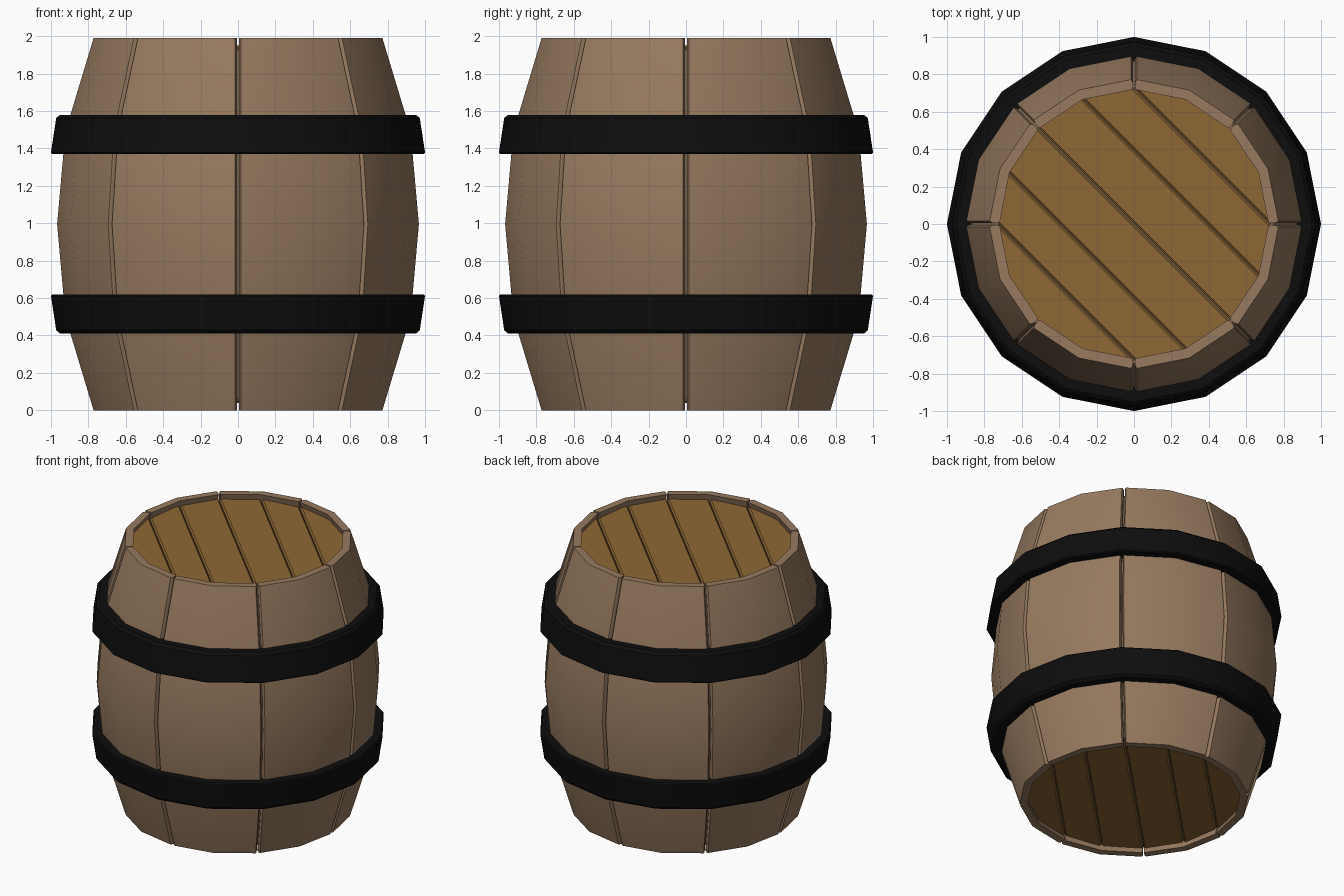
import bpy, bmesh
from math import sin, cos, pi
from mathutils import Vector

if "Cube" in bpy.data.objects:
    bpy.data.objects.remove(bpy.data.objects["Cube"])

H = 1.99
STEP = pi / 8                       # 16-sided barrel
PROFILE = [(0, .775), (.5, .926), (H / 2, .97), (H - .5, .926), (H, .775)]


def material(name, rgb):
    m = bpy.data.materials.new(name)
    m.diffuse_color = (*rgb, 1)
    m.use_nodes = True
    m.node_tree.nodes["Principled BSDF"].inputs["Base Color"].default_value = m.diffuse_color
    return m


OAK = material("oak", (.31, .195, .115))
LID = material("lid_wood", (.27, .135, .035))
IRON = material("black_iron", (.004, .004, .004))


def polar(r, a, z=0):
    return Vector((r * cos(a), r * sin(a), z))


def loft(name, rings, mat, closed=False):
    """Join equal point rings into a solid; closed=True links last to first."""
    bm = bmesh.new()
    vs = [[bm.verts.new(p) for p in ring] for ring in rings]
    n = len(vs[0])
    for k in range(len(vs) if closed else len(vs) - 1):
        a, b = vs[k], vs[(k + 1) % len(vs)]
        for i in range(n):
            j = (i + 1) % n
            bm.faces.new((a[i], a[j], b[j], b[i]))
    if not closed:
        bm.faces.new(vs[0])
        bm.faces.new(vs[-1])
    bmesh.ops.recalc_face_normals(bm, faces=bm.faces)
    me = bpy.data.meshes.new(name)
    bm.to_mesh(me)
    bm.free()
    me.materials.append(mat)
    ob = bpy.data.objects.new(name, me)
    bpy.context.collection.objects.link(ob)
    bpy.context.view_layer.objects.active = ob
    ob.select_set(True)
    bpy.ops.object.shade_smooth_by_angle(angle=.5)
    ob.select_set(False)
    return ob


# Staves: eight bent boards, two facets each, chamfered along the joints
def stave_section(c, r, z):
    def edge(rad, side, gap):
        a, b = polar(rad, c + side * STEP, z), polar(rad, c, z)
        return a + (b - a).normalized() * gap
    t = r - .055
    return [edge(r, -1, .015), polar(r, c, z), edge(r, 1, .015),
            edge(r - .02, 1, .005), edge(t, 1, .005), polar(t, c, z),
            edge(t, -1, .005), edge(r - .02, -1, .005)]


for k in range(8):
    c = (2 * k + 1) * STEP
    loft(f"stave_{k + 1}", [stave_section(c, r, z) for z, r in PROFILE], OAK)

# Inner lining that closes the joints between the staves
lining = [(.06, .745)] + [(z, r - .045) for z, r in PROFILE[1:-1]] + [(H - .06, .745)]
loft("inner_lining", [[polar(r, i * STEP, z) for i in range(16)] for z, r in lining], OAK)


# Hoops: tapered iron bands, widest towards the belly
HOOP = [(.90, 1.37), (.992, 1.37), (1, 1.378), (.972, 1.562), (.952, 1.58), (.87, 1.58)]
for name, flip in (("upper_hoop", False), ("lower_hoop", True)):
    loft(name, [[polar(r, i * STEP, H - z if flip else z) for r, z in HOOP]
                for i in range(16)], IRON, closed=True)


# Lids: six planks with bevelled edges, cut from a 16-sided disc
def plank_outline(k, shrink):
    """Plank between rows k and k+1 of the disc corners, k = -3..2."""
    r, lo, hi = .728, k, k + 1
    right = [lo * STEP, hi * STEP]
    if k == -3:
        right.insert(0, -4 * STEP)
    if k == 2:
        right.append(4 * STEP)
    pts = [polar(r, a) for a in right]
    pts += [Vector((-p.x, p.y, 0)) for p in reversed(pts) if p.x > 1e-4]
    y0 = -9 if k == -3 else r * sin(lo * STEP) + shrink
    y1 = 9 if k == 2 else r * sin(hi * STEP) - shrink
    return [Vector((p.x, min(max(p.y, y0), y1), 0)) for p in pts]


def lid(name, z, up, turn):
    for k in range(-3, 3):
        rings = []
        for depth, shrink in ((0, .012), (.012, .002), (.06, .002)):
            ring = []
            for p in plank_outline(k, shrink):
                q = Vector((p.x * cos(turn) - p.y * sin(turn),
                            p.x * sin(turn) + p.y * cos(turn), z - up * depth))
                ring.append(q)
            rings.append(ring)
        loft(f"{name}_plank_{k + 4}", rings, LID)


lid("top_lid", H - .04, 1, -pi / 4)
lid("bottom_lid", .04, -1, pi / 4)
